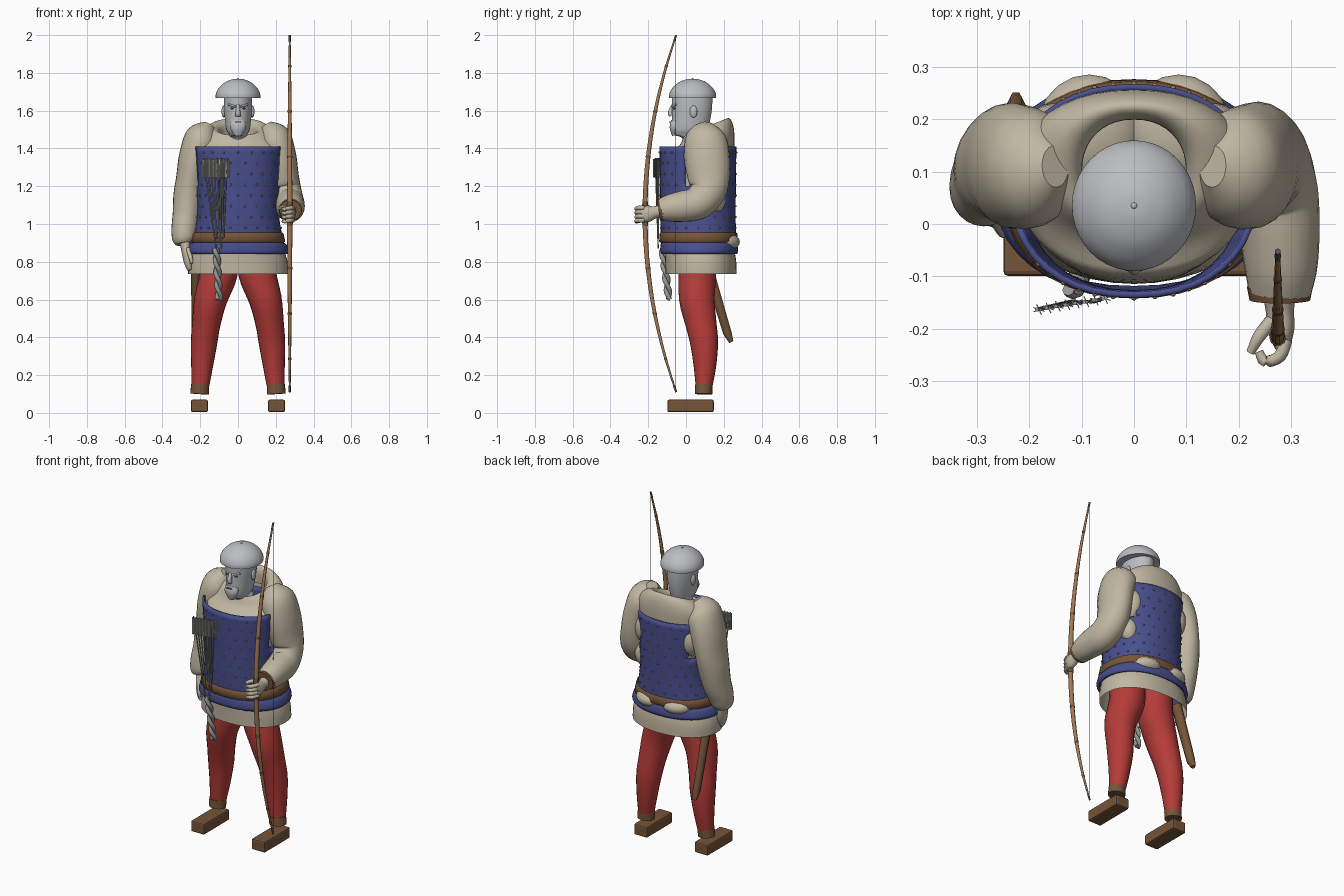
import bpy, bmesh, math
from mathutils import Vector, Matrix

if "Cube" in bpy.data.objects:
    bpy.data.objects.remove(bpy.data.objects["Cube"])


def material(name, r, g, b):
    m = bpy.data.materials.new(name)
    m.use_nodes = True
    m.diffuse_color = (r, g, b, 1)
    m.node_tree.nodes["Principled BSDF"].inputs["Base Color"].default_value = (r, g, b, 1)
    return m


LINEN = material("linen", .53, .47, .36)
BLUE = material("blue cloth", .065, .078, .27)
RED = material("red wool", .46, .045, .04)
LEATHER = material("brown leather", .18, .09, .04)
WOOD = material("bow wood", .36, .19, .09)
STEEL = material("pale steel", .50, .51, .53)
GREY = material("arrow grey", .30, .30, .28)
BRASS = material("brass", .30, .22, .07)
DARK = material("dark grey", .09, .09, .09)


def finish(name, bm, mat, smooth=True):
    for f in bm.faces:
        f.smooth = smooth and len(f.verts) < 5
    me = bpy.data.meshes.new(name)
    bm.to_mesh(me)
    bm.free()
    me.materials.append(mat)
    ob = bpy.data.objects.new(name, me)
    bpy.context.collection.objects.link(ob)
    return ob


def spline(rows, steps):
    """Smooth curve through rows of any width."""
    out = []
    for i in range(len(rows) - 1):
        a, b, c, d = (rows[max(0, min(len(rows) - 1, i + k))] for k in (-1, 0, 1, 2))
        for s in range(steps):
            t = s / steps
            out.append([q + .5 * t * (r - p + t * (2*p - 5*q + 4*r - w + t * (3*(q - r) + w - p)))
                        for p, q, r, w in zip(a, b, c, d)])
    return out + [list(rows[-1])]


def tube(name, rows, mat, n=16, steps=4, flat=False, caps=True, power=1, bm=None):
    """Skin rows of x, y, z, side radius, depth radius; flat keeps the rings level."""
    own = bm is None
    bm = bm or bmesh.new()
    pts = spline(rows, steps)
    rings = []
    for i, (x, y, z, ru, rv) in enumerate(pts):
        u, v = Vector((1, 0, 0)), Vector((0, 1, 0))
        if not flat:
            t = (Vector(pts[min(i + 1, len(pts) - 1)][:3]) - Vector(pts[max(i - 1, 0)][:3])).normalized()
            u = (u - t * u.dot(t)).normalized()
            v = t.cross(u)
        ring = []
        for k in range(n):
            a = math.tau * k / n
            c, s = (math.copysign(abs(w) ** power, w) for w in (math.cos(a), math.sin(a)))
            ring.append(bm.verts.new(Vector((x, y, z)) + u * ru * c + v * rv * s))
        rings.append(ring)
    for a, b in zip(rings, rings[1:]):
        for k in range(n):
            bm.faces.new((a[k], a[(k + 1) % n], b[(k + 1) % n], b[k]))
    if caps:
        bm.faces.new(rings[0][::-1])
        bm.faces.new(rings[-1])
    return finish(name, bm, mat) if own else bm


def loft(name, rows, mat, **kw):
    """Level rings given as z, centre y, x radius, y radius."""
    return tube(name, [(0, y, z, rx, ry) for z, y, rx, ry in rows], mat, n=40, flat=True, **kw)


def ball(name, loc, size, mat):
    bm = bmesh.new()
    bmesh.ops.create_uvsphere(bm, u_segments=20, v_segments=12, radius=1,
                              matrix=Matrix.LocRotScale(Vector(loc), None, Vector(size)))
    return finish(name, bm, mat)


def box(name, loc, size, mat, bevel=0):
    bm = bmesh.new()
    bmesh.ops.create_cube(bm, size=1, matrix=Matrix.LocRotScale(Vector(loc), None, Vector(size)))
    if bevel:
        bmesh.ops.bevel(bm, geom=bm.edges[:], offset=bevel, segments=2, affect='EDGES', profile=.5)
    return finish(name, bm, mat, False)


# Legs, ankle cuffs and boots
for side, s in (("left", 1), ("right", -1)):
    tube(side + "_leg", [(s*.1, .06, .86, .1, .1), (s*.102, .06, .74, .1, .1), (s*.145, .058, .6, .087, .094),
                         (s*.168, .08, .47, .075, .082), (s*.18, .096, .37, .07, .074),
                         (s*.19, .1, .25, .058, .06), (s*.2, .095, .13, .045, .043)], RED, n=20)
    tube(side + "_ankle_cuff", [(s*.203, .093, .1, .05, .046), (s*.2, .094, .15, .048, .047)], LEATHER, steps=1)
    box(side + "_boot", (s*.204, .024, .037), (.09, .246, .066), LEATHER, .009)

# Tunic: open at hem and collar, with the neckline sloping down to the front
tunic = loft("tunic", [(.735, .08, .265, .188), (.8, .078, .262, .188), (.86, .072, .245, .185), (.95, .068, .22, .182),
                       (1.05, .066, .2, .18), (1.25, .07, .205, .182), (1.38, .08, .225, .175),
                       (1.45, .105, .215, .15), (1.505, .11, .165, .125), (1.515, .105, .125, .11),
                       (1.49, .1, .1, .1), (1.44, .1, .105, .1)], LINEN, caps=False, power=.92)
for v in tunic.data.vertices:
    v.co.z += (v.co.y - .11) * .4 * max(0, min(1, (v.co.z - 1.38) / .1))

# Padded blue coat, cut away under the arms
COAT = [(.845, .07, .262, .2), (.93, .066, .237, .199), (1.05, .063, .217, .2),
        (1.2, .063, .221, .201), (1.41, .063, .236, .204)]
coat = loft("coat", COAT, BLUE, caps=False, power=.9, steps=5)
bm = bmesh.new()
bm.from_mesh(coat.data)
cut = [f for f in bm.faces if f.calc_center_median().z > 1.2 and -.02 < f.calc_center_median().y < .2]
bmesh.ops.delete(bm, geom=cut, context='FACES')
bm.to_mesh(coat.data)
bm.free()
mod = coat.modifiers.new("thickness", 'SOLIDIFY')
mod.thickness = .012
loft("coat_hem_roll", [(.84, .07, .26, .198), (.855, .07, .268, .206), (.885, .069, .26, .204), (.9, .068, .248, .2)],
     BLUE, caps=False, power=.9)
loft("belt", [(.903, .067, .244, .203), (.908, .067, .25, .209), (.95, .066, .241, .206), (.955, .066, .234, .2)],
     LEATHER, caps=False, power=.9, steps=1)

# Tunic folds bulging through the coat at the back
for side, s in (("left", 1), ("right", -1)):
    ball(side + "_seat_fold", (s*.085, .18, .905), (.1, .105, .055), LINEN)
    ball(side + "_back_fold", (s*.155, .155, 1.3), (.06, .075, .1), LINEN)
ball("upper_side_fold", (.17, .16, 1.13), (.05, .05, .07), LINEN)

# Brass studs in staggered rows over the coat
bm = bmesh.new()
for row in range(8):
    z = .98 + row * .057
    lo, hi = next((a, b) for a, b in zip(COAT, COAT[1:]) if z <= b[0])
    t = (z - lo[0]) / (hi[0] - lo[0])
    _, cy, rx, ry = (p + (q - p) * t for p, q in zip(lo, hi))
    for k in range(22):
        a = math.tau * (k + row % 2 / 2) / 22
        c, s = (math.copysign(abs(w) ** .9, w) for w in (math.cos(a), math.sin(a)))
        if z < 1.2 or abs(s) > .5:
            bmesh.ops.create_icosphere(bm, subdivisions=1, radius=.006,
                                       matrix=Matrix.Translation((rx*c, cy + ry*s, z)))
finish("coat_studs", bm, BRASS)

# Sleeves: right arm hangs, left arm bends forward
tube("right_sleeve", [(-.15, .11, 1.525, .03, .04), (-.185, .105, 1.465, .088, .105), (-.225, .11, 1.36, .087, .12),
                      (-.25, .115, 1.24, .078, .112), (-.262, .11, 1.15, .08, .1), (-.272, .095, 1.05, .074, .088),
                      (-.282, .075, .98, .07, .078), (-.287, .06, .92, .062, .066), (-.285, .055, .895, .045, .05)],
     LINEN, n=24)
tube("left_sleeve", [(.15, .11, 1.525, .03, .04), (.185, .105, 1.465, .088, .105), (.222, .11, 1.36, .086, .12),
                     (.242, .12, 1.25, .08, .112), (.255, .115, 1.17, .082, .095), (.268, .06, 1.11, .083, .088),
                     (.277, -.01, 1.095, .077, .083), (.28, -.08, 1.085, .07, .074), (.278, -.13, 1.075, .06, .06)],
     LINEN, n=24)
tube("wrist_guard", [(.278, -.12, 1.076, .063, .06), (.278, -.145, 1.073, .058, .055)], LEATHER, n=20, steps=1)

# Hands
tube("right_hand", [(-.283, .055, .93, .03, .035), (-.278, .045, .88, .026, .04), (-.27, .035, .83, .024, .042),
                    (-.262, .025, .785, .02, .034), (-.255, .02, .755, .012, .02)], LINEN, n=12)
tube("right_thumb", [(-.265, .01, .87, .013, .013), (-.25, -.015, .82, .011, .011), (-.245, -.018, .79, .007, .007)],
     LINEN, n=8)
tube("left_hand", [(.277, -.13, 1.07, .033, .033), (.278, -.165, 1.062, .027, .032),
                   (.28, -.2, 1.055, .026, .044), (.283, -.235, 1.05, .015, .042)], LINEN, n=12)
for k in range(4):
    z = 1.085 - k * .022
    tube("left_finger_%d" % (k + 1), [(.29, -.22, z, .012, .012), (.278, -.252, z, .012, .012),
                                      (.25, -.262, z - .005, .011, .011), (.238, -.243, z - .005, .008, .008)],
         LINEN, n=8)
tube("left_thumb", [(.262, -.185, 1.08, .014, .014), (.238, -.215, 1.09, .012, .012), (.222, -.245, 1.085, .008, .008)],
     LINEN, n=8)

# Head, face and steel cap
loft("head", [(1.4, .05, .06, .06), (1.455, .045, .056, .066), (1.472, .02, .048, .085), (1.5, .02, .062, .095),
              (1.56, .028, .07, .102), (1.62, .032, .075, .106), (1.69, .032, .075, .108)], STEEL)
tube("nose", [(0, -.07, 1.63, .008, .008), (0, -.083, 1.59, .013, .014), (0, -.078, 1.572, .015, .01)], STEEL, n=10)
tube("beard", [(0, -.055, 1.545, .04, .024), (0, -.063, 1.51, .042, .024), (0, -.06, 1.468, .02, .014)], STEEL, n=14)
box("mouth", (0, -.086, 1.54), (.032, .008, .004), DARK)
for side, s in (("left", 1), ("right", -1)):
    ball(side + "_ear", (s*.077, .04, 1.595), (.01, .02, .032), STEEL)
    ball(side + "_eye", (s*.03, -.063, 1.612), (.011, .006, .005), DARK)
    tube(side + "_brow", [(s*.012, -.073, 1.622, .006, .006), (s*.05, -.052, 1.632, .006, .006)], STEEL, n=6, steps=1)
loft("steel_cap", [(1.667, .035, .118, .124), (1.69, .035, .117, .123), (1.72, .035, .102, .107),
                   (1.75, .035, .069, .073), (1.766, .035, .03, .032), (1.769, .035, .004, .004)], STEEL)
ball("cap_rivet", (0, .035, 1.768), (.006, .006, .004), STEEL)

# Longbow with bindings, horn tips and string
def bow_point(z, r):
    return (.274, -.217 + .165 * ((z - 1.055) / .945) ** 2, z, r, r)


def bow_part(name, low, high, extra, mat):
    zs = [low + (high - low) * k / 12 for k in range(13)]
    tube(name, [bow_point(z, extra + .014 - .0095 * abs((z - 1.055) / .945) ** 1.5) for z in zs], mat, n=10, steps=2)


bow_part("bow_stave", .13, 1.98, 0, WOOD)
bow_part("bow_grip", .99, 1.12, .002, LEATHER)
for k, z in enumerate((.28, .52, .76, 1.35, 1.59, 1.83)):
    bow_part("bow_binding_%d" % (k + 1), z, z + .012, .0015, LEATHER)
bow_part("lower_horn_tip", .11, .145, .001, DARK)
bow_part("upper_horn_tip", 1.965, 2, .001, DARK)
tube("bow_string", [(.274, -.055, .12, .0015, .0015), (.274, -.055, 1.99, .0015, .0015)], GREY, n=6, steps=1)

# Sheaf of arrows tucked in the belt, with fletchings and a twisted tail
for k in range(8):
    x, y = -.185 + .018 * k, -.163 + .003 * k
    low = .87 + .05 * (k * 3 % 5)
    mid = (-.12 + .006 * k, -.148, .9)
    t = (low - .9) / .45
    end = [m + (p - m) * t for m, p in zip(mid, (x, y, 1.35))]
    bm = tube("", [(*end, .004, .004), (x, y, 1.35, .004, .004)], GREY, n=6, steps=1, bm=bmesh.new())
    for turn in (.4, 2.0, 2.8):
        place = Matrix.Translation((x + .004, y, 1.295)) @ Matrix.Rotation(turn, 4, 'Z')
        bmesh.ops.create_cube(bm, size=1, matrix=place @ Matrix.Diagonal((.022, .002, .1, 1)))
    finish("arrow_%d" % (k + 1), bm, GREY, False)
for k in range(2):
    rows = []
    for i in range(13):
        a, t = i * 1.1 + k * math.pi, i / 12
        rows.append((-.115 + .015*t + .01*math.cos(a), -.125 + .035*t + .01*math.sin(a), .87 - .27*t, .012, .012))
    tube("rope_tail_%d" % (k + 1), rows, GREY, n=8)

# Scabbard at the right hip
tube("scabbard", [(-.222, .1, .82, .026, .032), (-.225, .22, .42, .022, .026), (-.225, .24, .375, .012, .014)],
     LEATHER, n=6, steps=1)
